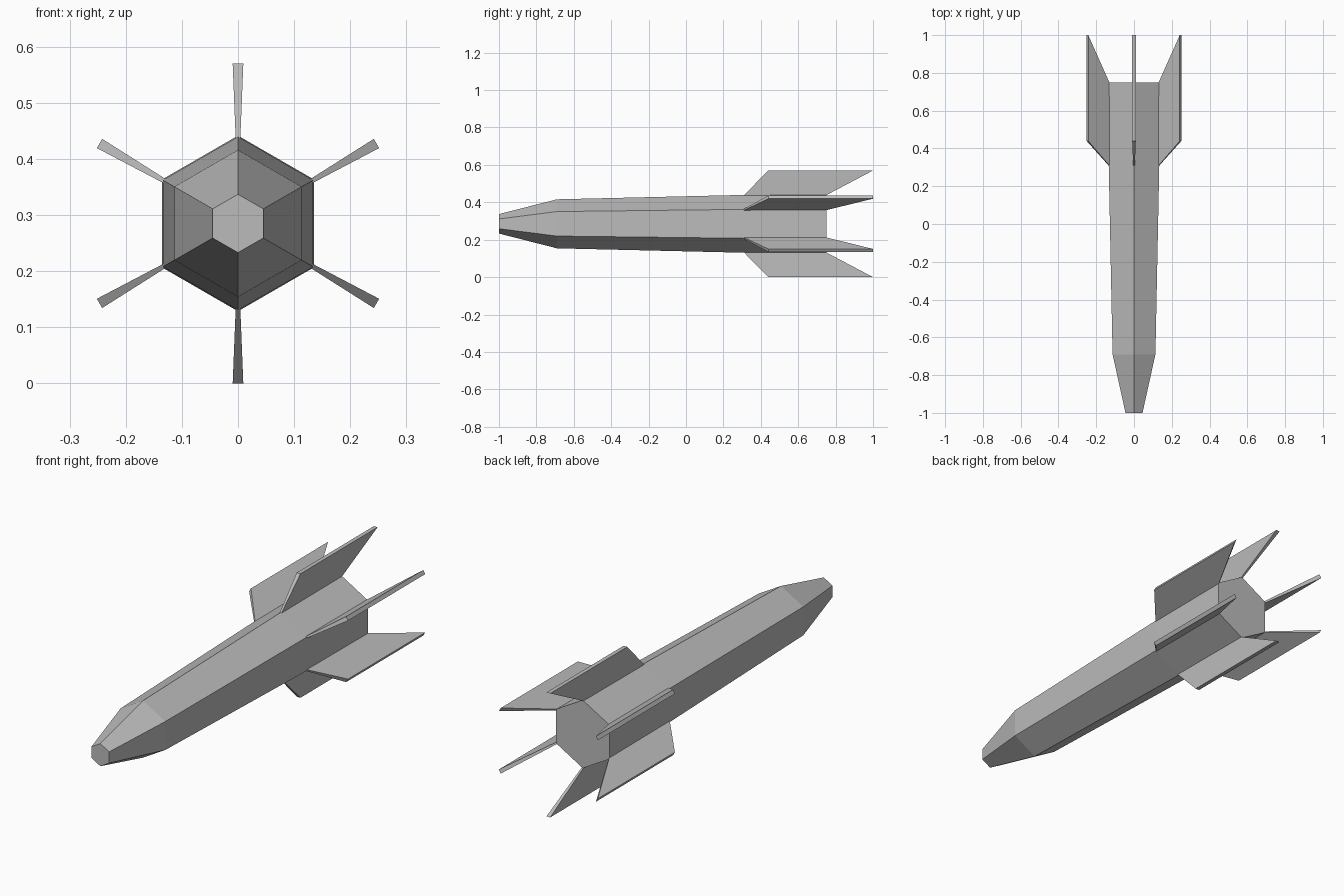
import bpy, math
from mathutils import Vector

if "Cube" in bpy.data.objects:
    bpy.data.objects.remove(bpy.data.objects["Cube"])

CENTRE_Z = 0.285

grey = bpy.data.materials.new("light_grey")
grey.diffuse_color = (0.5, 0.5, 0.5, 1)
grey.use_nodes = True
grey.node_tree.nodes["Principled BSDF"].inputs["Base Color"].default_value = grey.diffuse_color


def make_object(name, verts, faces):
    mesh = bpy.data.meshes.new(name)
    mesh.from_pydata(verts, [], faces)
    mesh.materials.append(grey)
    mesh.validate()
    obj = bpy.data.objects.new(name, mesh)
    bpy.context.collection.objects.link(obj)
    # consistent outward normals
    import bmesh
    bm = bmesh.new()
    bm.from_mesh(mesh)
    bmesh.ops.recalc_face_normals(bm, faces=bm.faces)
    bm.to_mesh(mesh)
    bm.free()
    return obj


def polar(radius, angle, y, side=0.0):
    """Point at a radius around the long axis, shifted sideways."""
    c, s = math.cos(angle), math.sin(angle)
    return Vector((radius * c - side * s, y, CENTRE_Z + radius * s + side * c))


angles = [math.radians(90 + 60 * i) for i in range(6)]

# Six-sided fuselage: blunt nose, shoulder, fin section, flat tail
rings = [(-1.0, 0.052), (-0.69, 0.131), (0.31, 0.1545), (0.75, 0.1565)]
verts = [polar(r, a, y) for y, r in rings for a in angles]
faces = [tuple(range(6)), tuple(range(18, 24))]
for k in range(3):
    for i in range(6):
        j = (i + 1) % 6
        faces.append((6 * k + i, 6 * k + j, 6 * k + 6 + j, 6 * k + 6 + i))
make_object("fuselage", verts, faces)

# Swept fins on the six edges, thicker at the tip: (y, radius, half thickness)
outline = [(0.305, 0.148, 0.004), (0.44, 0.285, 0.0095),
           (1.0, 0.285, 0.0095), (0.74, 0.148, 0.004)]
for n, a in enumerate(angles):
    verts = [polar(r, a, y, s * t) for s in (-1, 1) for y, r, t in outline]
    faces = [(0, 1, 2, 3), (4, 5, 6, 7)]
    faces += [(i, (i + 1) % 4, 4 + (i + 1) % 4, 4 + i) for i in range(4)]
    make_object(f"fin_{n + 1}", verts, faces)
